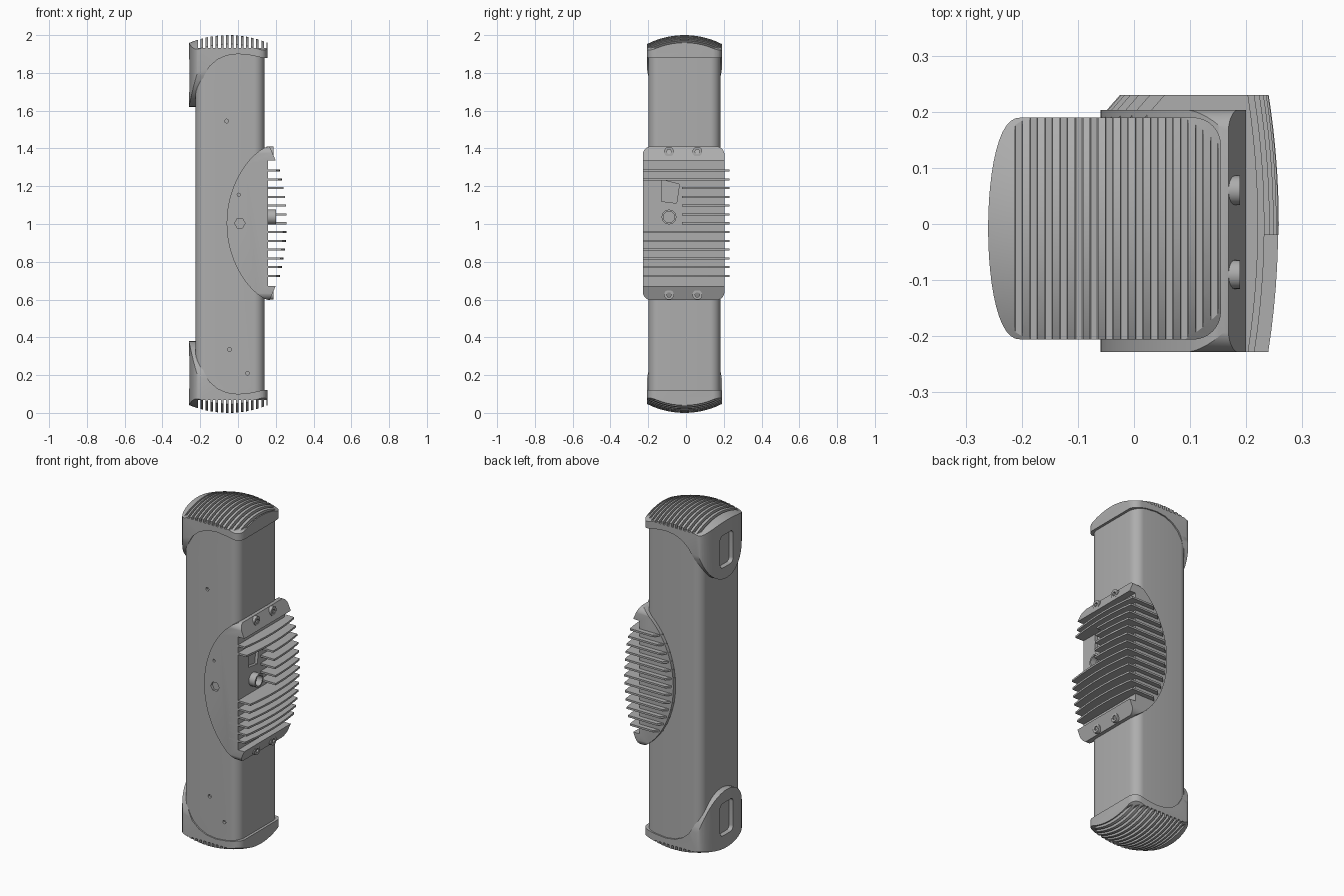
import bpy, bmesh
from math import sin, cos, pi, radians
from mathutils import Matrix

cube = bpy.data.objects.get("Cube")
if cube:
    bpy.data.objects.remove(cube, do_unlink=True)

GREY = (0.42, 0.42, 0.42, 1)
grey = bpy.data.materials.new("casing_grey")
grey.use_nodes = True
grey.diffuse_color = GREY
shader = next(n for n in grey.node_tree.nodes if n.type == 'BSDF_PRINCIPLED')
shader.inputs["Base Color"].default_value = GREY

MID = -0.008   # middle of the tube in y


def finish(bm, name):
    bmesh.ops.recalc_face_normals(bm, faces=bm.faces)
    mesh = bpy.data.meshes.new(name)
    bm.to_mesh(mesh)
    bm.free()
    mesh.materials.append(grey)
    obj = bpy.data.objects.new(name, mesh)
    bpy.context.collection.objects.link(obj)
    return obj


def prisms(name, parts):
    """Extrude outlines: each part is (points, axis, start, end)."""
    bm = bmesh.new()
    for pts, axis, a, b in parts:
        place = {'x': lambda u, v, w: (w, u, v),
                 'y': lambda u, v, w: (u, w, v),
                 'z': lambda u, v, w: (u, v, w)}[axis]
        low = [bm.verts.new(place(u, v, a)) for u, v in pts]
        high = [bm.verts.new(place(u, v, b)) for u, v in pts]
        bm.faces.new(low)
        bm.faces.new(high)
        for i in range(len(pts)):
            j = (i + 1) % len(pts)
            bm.faces.new((low[i], low[j], high[j], high[i]))
    return finish(bm, name)


def rounded(u0, u1, v0, v1, r, n=8):
    corners = ((u1 - r, v1 - r), (u0 + r, v1 - r), (u0 + r, v0 + r), (u1 - r, v0 + r))
    return [(cu + r * cos((q + i / n) * pi / 2), cv + r * sin((q + i / n) * pi / 2))
            for q, (cu, cv) in enumerate(corners) for i in range(n + 1)]


def circle(u, v, r, n=20):
    return [(u + r * cos(2 * pi * i / n), v + r * sin(2 * pi * i / n)) for i in range(n)]


def combine(obj, *steps):
    """Apply boolean steps (operation, tool) and remove the tools."""
    for op, tool in steps:
        tool.hide_render = True
        mod = obj.modifiers.new(tool.name, 'BOOLEAN')
        mod.operation, mod.object, mod.solver = op, tool, 'EXACT'
    graph = bpy.context.evaluated_depsgraph_get()
    graph.update()
    mesh = bpy.data.meshes.new_from_object(obj.evaluated_get(graph))
    obj.modifiers.clear()
    obj.data = mesh
    for _, tool in steps:
        bpy.data.objects.remove(tool, do_unlink=True)
    return obj


def smooth(obj):
    bpy.ops.object.select_all(action='DESELECT')
    obj.select_set(True)
    bpy.context.view_layer.objects.active = obj
    bpy.ops.object.shade_smooth_by_angle(angle=radians(25))


# Tube with small holes in the front
tube = prisms("body_tube", [(rounded(-0.225, 0.14, MID - 0.19, MID + 0.19, 0.055), 'z', 0.08, 1.92)])
holes = prisms("tube_holes", [(circle(x, z, 0.01), 'y', -0.25, -0.185)
                              for x, z in ((-0.06, 1.545), (-0.045, 0.335), (0.05, 0.21))])
smooth(combine(tube, ('DIFFERENCE', holes)))

# End cap: bowed outline, trimmed by a front curve, a rounded flap and a dome
half = 0.198
arcs = [i / 24 * pi - pi / 2 for i in range(25)]
outline = [(-0.2 - 0.06 * max(cos(a), 0) ** 0.8, MID - half * sin(a)) for a in reversed(arcs)]
outline = outline[::-1] + [p for p in rounded(-0.3, 0.155, MID - half, MID + half, 0.05)
                           if p[0] > 0][::-1]
right = sorted((p for p in outline if p[0] > 0), key=lambda p: p[1])
left = sorted((p for p in outline if p[0] < 0), key=lambda p: -p[1])
top_cap = prisms("top_cap", [(right + left, 'z', 1.6, 2.05)])
front_trim = prisms("front_trim", [(
    [(-0.3, 2.1), (0.2, 2.1), (0.2, 1.88), (0.13, 1.88), (0.07, 1.893), (0, 1.9), (-0.06, 1.892),
     (-0.11, 1.87), (-0.15, 1.835), (-0.18, 1.785), (-0.2, 1.72), (-0.215, 1.62), (-0.3, 1.62)],
    'y', -0.4, 0.4)])
flap_curve = [(MID - 0.2 * cos(i / 24 * pi), 1.85 - 0.23 * sin(i / 24 * pi)) for i in range(25)]
flap_trim = prisms("flap_trim", [(flap_curve + [(0.22, 1.86), (0.22, 2.1), (-0.24, 2.1), (-0.24, 1.86)],
                                  'x', -0.4, 0.4)])
bm = bmesh.new()
bmesh.ops.create_uvsphere(bm, u_segments=96, v_segments=64, radius=1,
                          matrix=Matrix.Translation((-0.05, MID, 1.6)) @ Matrix.Diagonal((0.47, 0.42, 0.4, 1)))
dome = finish(bm, "dome_trim")
slots = prisms("vent_slots", [(rounded(x, x + 0.0135, 1.932, 2.1, 0.001, 1), 'y', -0.4, 0.4)
                              for x in [-0.212 + 0.0268 * i for i in range(14)]])
window = prisms("flap_window", [(rounded(MID - 0.06, MID + 0.06, 1.69, 1.88, 0.025), 'x', -0.3, -0.232)])
combine(top_cap, ('INTERSECT', front_trim), ('INTERSECT', flap_trim), ('INTERSECT', dome),
        ('DIFFERENCE', slots), ('DIFFERENCE', window))
smooth(top_cap)

bottom_cap = top_cap.copy()
bottom_cap.name = "bottom_cap"
bottom_cap.data = top_cap.data.copy()
bottom_cap.data.transform(Matrix.Translation((0, 0, 2)) @ Matrix.Diagonal((1, 1, -1, 1)))
bottom_cap.data.flip_normals()
bpy.context.collection.objects.link(bottom_cap)

# Heat sink base: lens-shaped sides, flat floor and slanted end plates
ZC = 1.004


def lens_x(z):
    t = min(abs(z - ZC) / 0.406, 1)
    return 0.16 - 0.22 * (1 - t * t) ** 0.7


lens = [(lens_x(z), z) for z in [ZC + 0.406 * sin(i / 32 * pi - pi / 2) for i in range(33)]]
lens += [(0.168, 1.41), (0.2, 1.335), (0.16, 1.335), (0.16, 0.673), (0.2, 0.673), (0.168, 0.598)]
base = prisms("heat_sink_base", [(lens, 'y', -0.228, 0.203)])
corner_trim = prisms("corner_trim", [(rounded(-0.229, 0.204, 0.597, 1.411, 0.045), 'x', -0.4, 0.4)])
pocket = prisms("port_pocket", [([(-0.13, 1.12), (-0.05, 1.11), (-0.035, 1.21), (-0.13, 1.235)],
                                 'x', 0.143, 0.3)])
side_holes = prisms("side_holes", [(circle(0.01, 1.004, 0.028, 6), 'y', -0.3, -0.213),
                                   (circle(0.004, 1.155, 0.008), 'y', -0.3, -0.213)])
combine(base, ('INTERSECT', corner_trim), ('DIFFERENCE', pocket), ('DIFFERENCE', side_holes))
smooth(base)

# Fins wrapping the outer and back sides, with a bay left free for the ports
fins = []
for k in range(-6, 7):
    z = ZC + 0.0465 * k
    drop = 0.05 * ((z - ZC) / 0.325) ** 2
    start = -0.02 if 0 <= k <= 4 else -0.228
    ys = [start + (0.23 - start) * i / 12 for i in range(13)]
    edge = [(0.258 - drop - 0.34 * y * y, y) for y in ys]
    x = lens_x(z)
    fins.append(([(0.1, start)] + edge + [(x + 0.035, 0.23), (x, 0.19), (x, 0.15), (0.1, 0.15)],
                 'z', z - 0.0055, z + 0.0055))
prisms("cooling_fins", fins)

# Round port
port = prisms("round_port", [(circle(-0.09, 1.037, 0.039, 28), 'x', 0.145, 0.2)])
bore = prisms("port_bore", [(circle(-0.09, 1.037, 0.03, 28), 'x', 0.165, 0.3)])
smooth(combine(port, ('DIFFERENCE', bore)))

# Mounting screws with hexagonal sockets
for end, z in (("upper", 1.383), ("lower", 0.625)):
    screws = prisms(end + "_screws", [(circle(y, z, 0.026), 'x', 0.15, 0.189) for y in (-0.09, 0.06)])
    sockets = prisms(end + "_sockets", [(circle(y, z, 0.013, 6), 'x', 0.175, 0.3) for y in (-0.09, 0.06)])
    smooth(combine(screws, ('DIFFERENCE', sockets)))
